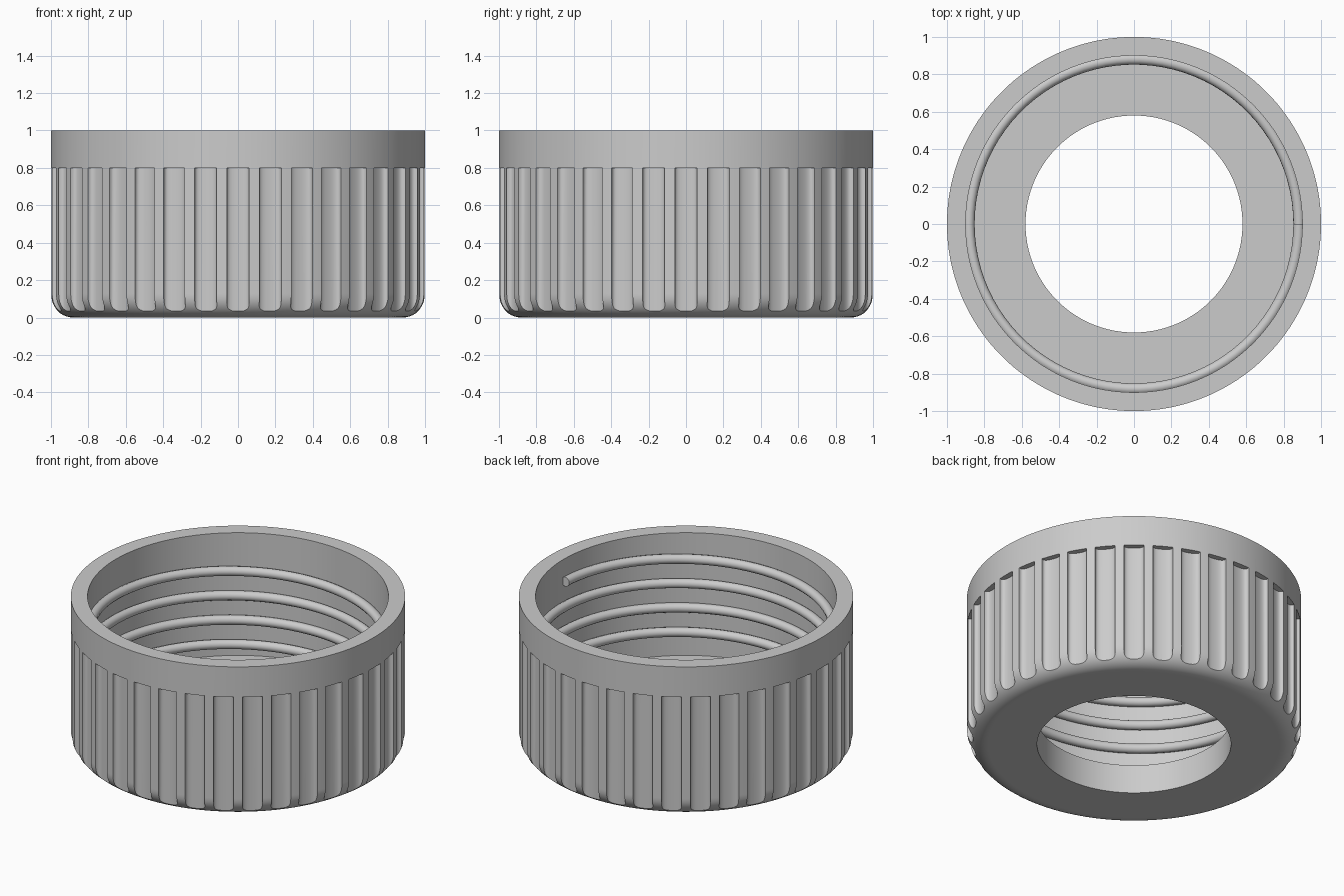
import bpy, bmesh
from math import sin, cos, pi, tau, radians

if "Cube" in bpy.data.objects:
    bpy.data.objects.remove(bpy.data.objects["Cube"])

HOLE, INNER, OUTER = 0.58, 0.9, 1.0
FLOOR, SHOULDER, FILLET = 0.19, 0.8, 0.12
FLUTES, FLUTE_HALF, FLUTE_DEPTH = 36, 0.06, 0.037
SEGMENTS = 180

plastic = bpy.data.materials.new("grey_plastic")
plastic.use_nodes = True
GREY = (0.6, 0.6, 0.6, 1)
plastic.diffuse_color = GREY
plastic.node_tree.nodes["Principled BSDF"].inputs["Base Color"].default_value = GREY


def add_object(name, data):
    obj = bpy.data.objects.new(name, data)
    bpy.context.collection.objects.link(obj)
    data.materials.append(plastic)
    return obj


def make_mesh(name, bm):
    bmesh.ops.recalc_face_normals(bm, faces=bm.faces)
    mesh = bpy.data.meshes.new(name)
    bm.to_mesh(mesh)
    bm.free()
    return add_object(name, mesh)


def select_only(obj):
    bpy.ops.object.select_all(action="DESELECT")
    obj.select_set(True)
    bpy.context.view_layer.objects.active = obj


def revolve(name, profile):
    """Turn a closed (radius, height) profile around z."""
    bm = bmesh.new()
    rings = [[bm.verts.new((r * cos(a), r * sin(a), z)) for r, z in profile]
             for a in (tau * i / SEGMENTS for i in range(SEGMENTS))]
    n = len(profile)
    for i, ring in enumerate(rings):
        after = rings[(i + 1) % SEGMENTS]
        for j in range(n):
            k = (j + 1) % n
            bm.faces.new((ring[j], after[j], after[k], ring[k]))
    return make_mesh(name, bm)


# Cap body: open-centred floor, rounded lower edge, plain rim
edge = OUTER - FILLET
rounded = [(edge + FILLET * sin(a), FILLET - FILLET * cos(a))
           for a in (pi / 2 * i / 10 for i in range(11))]
profile = [(HOLE, FLOOR), (HOLE, 0), (edge - 0.01, 0)] + rounded + [
    (OUTER, FILLET + 0.01), (OUTER, 1), (INNER, 1), (INNER, FLOOR)]
cap_body = revolve("cap_body", profile)

# Grip flutes: rounded vertical channels cut below the rim
section = [(1.05, FLUTE_HALF)]
for i in range(15):
    t = pi * i / 14
    side = 1 if cos(t) > 0 else -1
    section.append((0.998 - (FLUTE_DEPTH - 0.002) * max(sin(t), 0) ** 0.6,
                    FLUTE_HALF * side * abs(cos(t)) ** 0.8))
section.append((1.05, -FLUTE_HALF))

bm = bmesh.new()
for f in range(FLUTES):
    a = tau * f / FLUTES
    low, high = ([bm.verts.new((r * cos(a) - s * sin(a), r * sin(a) + s * cos(a), z))
                  for r, s in section] for z in (-0.1, SHOULDER))
    bm.faces.new(low)
    bm.faces.new(high)
    for j in range(len(section)):
        k = (j + 1) % len(section)
        bm.faces.new((low[j], low[k], high[k], high[j]))
cutter = make_mesh("flute_cutter", bm)
cutter.hide_render = True

cut = cap_body.modifiers.new("flutes", "BOOLEAN")
cut.operation = "DIFFERENCE"
cut.solver = "EXACT"
cut.object = cutter
select_only(cap_body)
bpy.ops.object.modifier_apply(modifier=cut.name)
bpy.data.objects.remove(cutter)
bpy.ops.object.shade_smooth_by_angle(angle=radians(30))

# Internal screw thread: round bead climbing the inner wall
TURNS, PITCH, TOP, STEPS = 4, 0.161, 0.86, 90
count = TURNS * STEPS + 1
curve = bpy.data.curves.new("screw_thread", "CURVE")
curve.dimensions = "3D"
curve.bevel_depth = 0.03
curve.bevel_resolution = 4
curve.use_fill_caps = True
spline = curve.splines.new("POLY")
spline.points.add(count - 1)
for i, point in enumerate(spline.points):
    a = -tau * i / STEPS
    point.co = (0.882 * cos(a), 0.882 * sin(a), TOP - PITCH * i / STEPS, 1)
screw_thread = add_object("screw_thread", curve)
select_only(screw_thread)
bpy.ops.object.convert(target="MESH")
bpy.ops.object.shade_smooth_by_angle(angle=radians(40))
